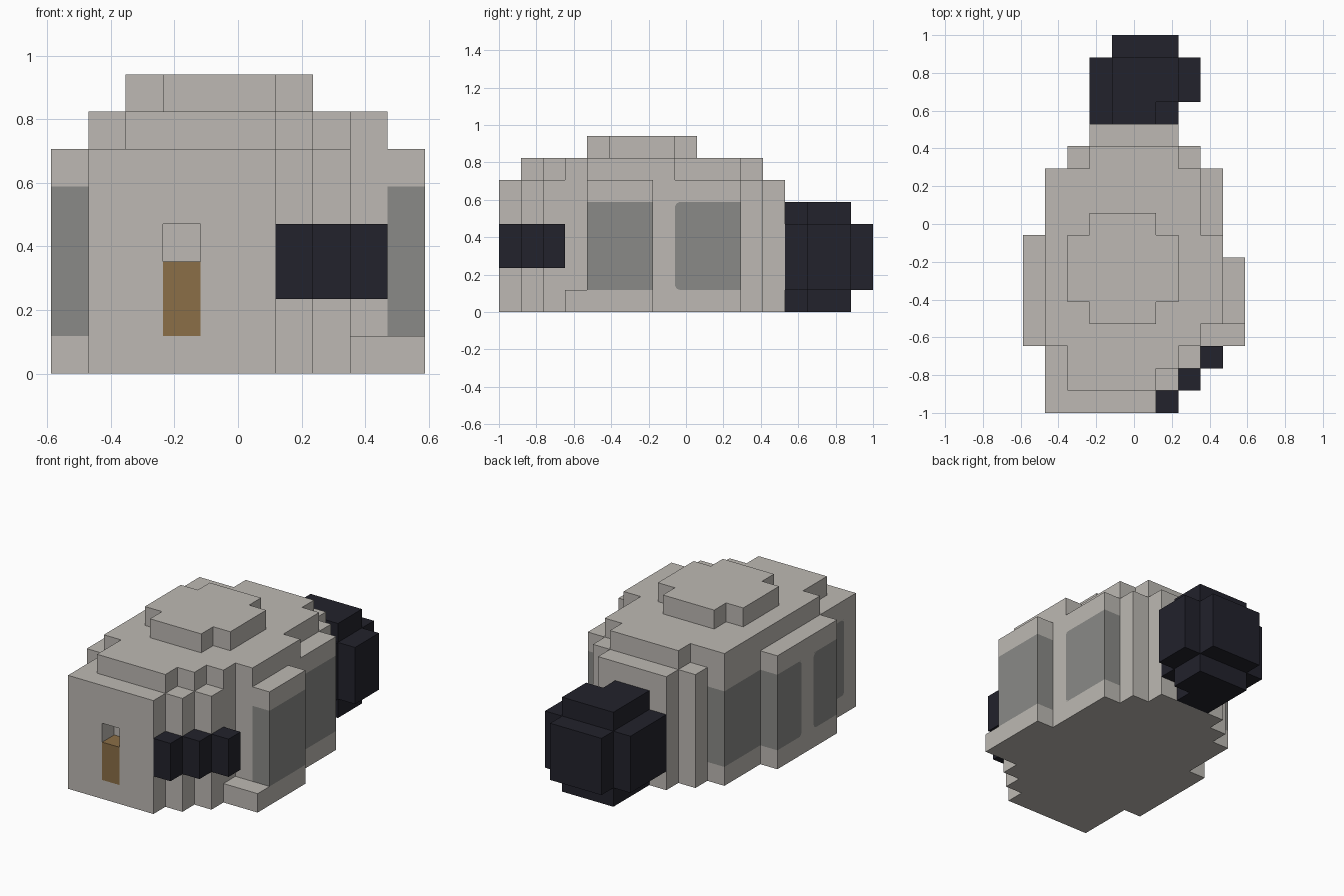
import bpy, bmesh, math
from mathutils import Vector

if "Cube" in bpy.data.objects:
    bpy.data.objects.remove(bpy.data.objects["Cube"], do_unlink=True)

U = 2 / 17  # one block


def material(name, rgb):
    m = bpy.data.materials.new(name)
    m.use_nodes = True
    m.diffuse_color = (*rgb, 1)
    m.node_tree.nodes["Principled BSDF"].inputs["Base Color"].default_value = (*rgb, 1)
    return m


SHELL = material("pale_grey", (0.508, 0.485, 0.451))
GLASS = material("window_grey", (0.254, 0.254, 0.242))
DARK = material("near_black", (0.016, 0.016, 0.025))
BROWN = material("brown", (0.258, 0.156, 0.063))


def box(x0, x1, j0, j1, z0, z1):
    """Set of block cells; j counts from the front."""
    return {(x, j, z) for x in range(x0, x1) for j in range(j0, j1) for z in range(z0, z1)}


def point(x, j, z):
    return Vector((x * U, j * U - 1, z * U))


def finish(bm, name, mats):
    mesh = bpy.data.meshes.new(name)
    bm.to_mesh(mesh)
    bm.free()
    for m in mats:
        mesh.materials.append(m)
    obj = bpy.data.objects.new(name, mesh)
    bpy.context.collection.objects.link(obj)
    return obj


def build(name, cells, mats, rule=lambda cell, n: 0):
    """Skin a set of cells, colouring each face by the rule."""
    bm = bmesh.new()
    verts = {}
    for cell in sorted(cells):
        for axis in range(3):
            for s in (-1, 1):
                n = [0, 0, 0]
                n[axis] = s
                if tuple(c + d for c, d in zip(cell, n)) in cells:
                    continue
                loop = []
                for a, b in ((0, 0), (1, 0), (1, 1), (0, 1)):
                    p = list(cell)
                    p[axis] += s > 0
                    p[(axis + 1) % 3] += a
                    p[(axis + 2) % 3] += b
                    key = tuple(p)
                    if key not in verts:
                        verts[key] = bm.verts.new(point(*key))
                    loop.append(verts[key])
                f = bm.faces.new(loop if s > 0 else loop[::-1])
                f.material_index = rule(cell, n)
    bmesh.ops.dissolve_limit(bm, angle_limit=0.02, verts=bm.verts, edges=bm.edges,
                             delimit={'MATERIAL'})
    return finish(bm, name, mats)


# Hull rows: x from, x to, row from, row to
HULL = [(-4, 1, 0, 1), (-4, 2, 1, 2), (-4, 3, 2, 3), (-5, 3, 3, 4), (-5, 5, 4, 7),
        (-5, 4, 7, 8), (-4, 4, 8, 11), (-3, 3, 11, 12), (-2, 2, 12, 13)]
ROOF = [(-3, 1, 1, 2), (-3, 2, 2, 3), (-4, 3, 3, 4), (-4, 4, 4, 8), (-4, 3, 8, 11),
        (-2, 2, 11, 12)]
CAP = [(-2, 1, 4, 5), (-3, 2, 5, 8), (-2, 1, 8, 9)]

body = set()
for rows, z0, z1 in ((HULL, 0, 6), (ROOF, 6, 7), (CAP, 7, 8)):
    for r in rows:
        body |= box(*r, z0, z1)
body |= box(3, 5, 3, 4, 0, 1)      # low ledge
body -= box(-2, -1, 0, 1, 1, 4)    # door opening


def window_rule(cell, n):
    x, j, z = cell
    if not 1 <= z < 5:
        return 0
    if n[0] > 0:
        return int(4 <= j < 7 or 8 <= j < 11)
    if n[0] < 0:
        return int(1 <= j < 5 or 6 <= j < 11)
    if n[1] < 0:
        return int((x, j) in ((4, 4), (-5, 3)))
    if n[1] > 0:
        return int((x, j) in ((4, 6), (-5, 7), (3, 10), (-4, 10)))
    return 0


build("body", body, [SHELL, GLASS], window_rule)

# Thin fillets that round the window ends
bm = bmesh.new()
R = 0.25
for x, j, dj in ((4, 8, 1), (-5, 6, 1), (-5, 5, -1), (-4, 1, 1)):
    for z, dz in ((1, 1), (5, -1)):
        side = 1 if x > 0 else -1
        outline = [(0, 0)] + [(R - R * math.sin(t), R - R * math.cos(t))
                              for t in (i * math.pi / 8 for i in range(5))]
        vs = [bm.verts.new(point(x + side * 0.02, j + dj * a, z + dz * b)) for a, b in outline]
        f = bm.faces.new(vs)
        f.normal_update()
        if f.normal.x * side < 0:
            f.normal_flip()
finish(bm, "window_corners", [SHELL])

# Stepped dark band on the front corner
band = set()
for i in range(3):
    band |= box(i + 1, i + 2, i, i + 1, 2, 4)
build("front_band", band, [DARK])

# Rounded rear block
rear = box(-2, 2, 13, 16, 1, 4) | box(2, 3, 14, 16, 1, 4) | box(-1, 2, 16, 17, 1, 4)
for z in (0, 4):
    rear |= box(-1, 1, 13, 14, z, z + 1) | box(-1, 2, 14, 16, z, z + 1)
build("rear_block", rear, [DARK])

build("door", box(-2, -1, 0, 1, 1, 3), [BROWN])
